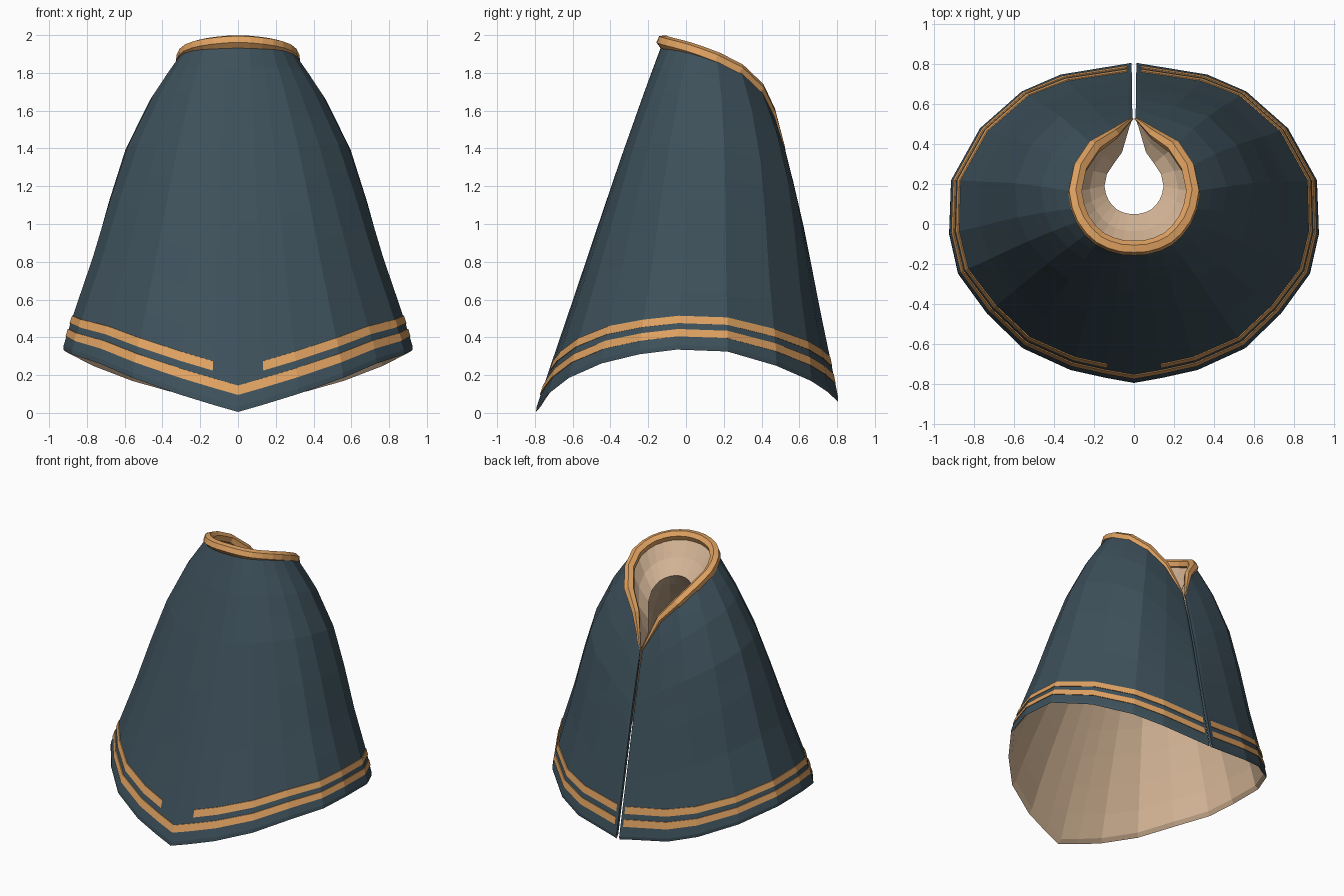
import bpy
from mathutils import Vector

old = bpy.data.objects.get("Cube")
if old:
    bpy.data.objects.remove(old)


def material(name, rgb):
    m = bpy.data.materials.new(name)
    m.use_nodes = True
    m.diffuse_color = (*rgb, 1)
    bsdf = m.node_tree.nodes["Principled BSDF"]
    bsdf.inputs["Base Color"].default_value = (*rgb, 1)
    bsdf.inputs["Roughness"].default_value = 0.9
    return m


teal = material("slate teal cloth", (0.047, 0.081, 0.104))
orange = material("orange trim", (0.74, 0.36, 0.12))
cream = material("cream lining", (0.67, 0.47, 0.31))

# Half outlines of hem and neck, from front centre round to the back slit
HEM = [Vector(p) for p in (
    (0, -.80, .005), (.14, -.775, .045), (.32, -.735, .1), (.56, -.625, .185),
    (.74, -.45, .262), (.885, -.25, .31), (.93, -.05, .335), (.92, .22, .325),
    (.775, .48, .25), (.565, .665, .17), (.37, .75, .115), (.035, .805, .065), (.012, .81, .06))]
NECK = [Vector(p) for p in (
    (0, -.12, 1.965), (.06, -.117, 1.963), (.12, -.1, 1.957), (.17, -.075, 1.95),
    (.215, -.035, 1.94), (.255, .02, 1.925), (.28, .08, 1.905), (.295, .16, 1.875),
    (.27, .28, 1.815), (.2, .385, 1.715), (.1, .45, 1.595), (.025, .515, 1.41), (.008, .525, 1.37))]
# How much each column swells over the shoulder, and the swelling down a column
SWELL = (.1, .15, .22, .4, .55, .75, .9, 1, .92, .8, .45, .15, .1)
BULGE = ((0, .02), (.07, .055), (.14, .085), (.31, .11), (.49, .085), (.69, .045), (.89, .02), (1, 0))
# How far each column of the collar lining folds inward
FOLD = [.5] * 10 + [.4, .1, 0]
STEPS = [0, .07, .14, .22, .31, .4, .49, .59, .69, .8, .9, .985]
COLUMNS = range(len(HEM))


def bulge(s):
    for (a, fa), (b, fb) in zip(BULGE, BULGE[1:]):
        if s <= b:
            return fa + (fb - fa) * (s - a) / (b - a)
    return 0


def outward(c):
    return Vector((HEM[c].x, HEM[c].y, 0)).normalized()


def outer(c, s):
    """Point on the cape's outside, s = 0 at the neck and 1 at the hem."""
    return NECK[c].lerp(HEM[c], s) + outward(c) * SWELL[c] * bulge(s)


def folded(c):
    """Narrowest point of the collar lining in this column."""
    n, w = NECK[c], FOLD[c]
    return n.lerp(Vector((0, .22, n.z)), w) - Vector((0, 0, w * .46))


def inner(c, s):
    """Point on the lining, flaring from the fold out to the hem."""
    inset = outward(c) * .022 * min(1, s * 5)
    inset.x *= c < COLUMNS[-1]
    return outer(c, s) - inset + (folded(c) - outer(c, 0)) * (1 - s) ** 2


def loft(name, columns, mats, rule=None):
    """Skin a list of point columns, mirrored; rule(row) picks the material."""
    rows = len(columns[0])
    verts = [p for col in columns for p in col]
    faces, index = [], []
    for c in range(len(columns) - 1):
        for r in range(rows - 1):
            a = c * rows + r
            faces.append((a, a + 1, a + rows + 1, a + rows))
            index.append(rule(r) if rule else 0)
    me = bpy.data.meshes.new(name)
    me.from_pydata(verts, [], faces)
    for m in mats:
        me.materials.append(m)
    for poly, i in zip(me.polygons, index):
        poly.material_index = i
    ob = bpy.data.objects.new(name, me)
    bpy.context.collection.objects.link(ob)
    mirror = ob.modifiers.new("mirror", 'MIRROR')
    mirror.merge_threshold = 0.0005


# Cape outside, its hem rolled slightly under
hem_edge = [HEM[c] - outward(c) * .006 for c in COLUMNS]
loft("cape", [[outer(c, s) for s in STEPS] + [hem_edge[c]] for c in COLUMNS], (teal,))

# Lining, joined to the rolled hem below and to the folded collar above
lining = []
for c in COLUMNS:
    mid = NECK[c].lerp(folded(c), .5) - Vector((0, 0, .03 * FOLD[c]))
    body = [inner(c, s) for s in reversed(STEPS)]
    lining.append([hem_edge[c]] + body + [mid, NECK[c]])
loft("lining", lining, (cream,))

# Cloth edges either side of the back slit
last = COLUMNS[-1]
loft("slit_edge", [[side(last, s) for s in STEPS] for side in (outer, inner)], (teal,))


# Hem stripes laid on the cloth; the upper one is broken at the front
def stripe(name, first, top, bottom):
    columns = []
    for c in COLUMNS[first:-1]:
        shrink = (1 - .22 * (HEM[c].x / .93) ** 2) / (NECK[c].z - HEM[c].z)
        columns.append([outer(c, 1 - d * shrink) + outward(c) * lift
                        for d, lift in ((top, 0), (top, .005), (bottom, .005), (bottom, 0))])
    loft(name, columns, (orange,))


stripe("upper_stripe", 1, .23, .18)
stripe("lower_stripe", 0, .14, .09)

# Rounded trim round the neck, tapering out at the slit
path = [Vector((-p.x, p.y, p.z)) for p in reversed(NECK[1:])] + NECK
curve = bpy.data.curves.new("neck_trim", 'CURVE')
curve.dimensions = '3D'
curve.bevel_depth = 0.037
curve.bevel_resolution = 1
curve.use_fill_caps = True
spline = curve.splines.new('POLY')
spline.points.add(len(path) - 1)
spline.use_smooth = False
for i, (pt, p) in enumerate(zip(spline.points, path)):
    pt.co = (*p, 1)
    end = min(i, len(path) - 1 - i)
    pt.radius = (.15, .25, .75)[end] if end < 3 else 1
curve.materials.append(orange)
trim = bpy.data.objects.new("neck_trim", curve)
bpy.context.collection.objects.link(trim)
